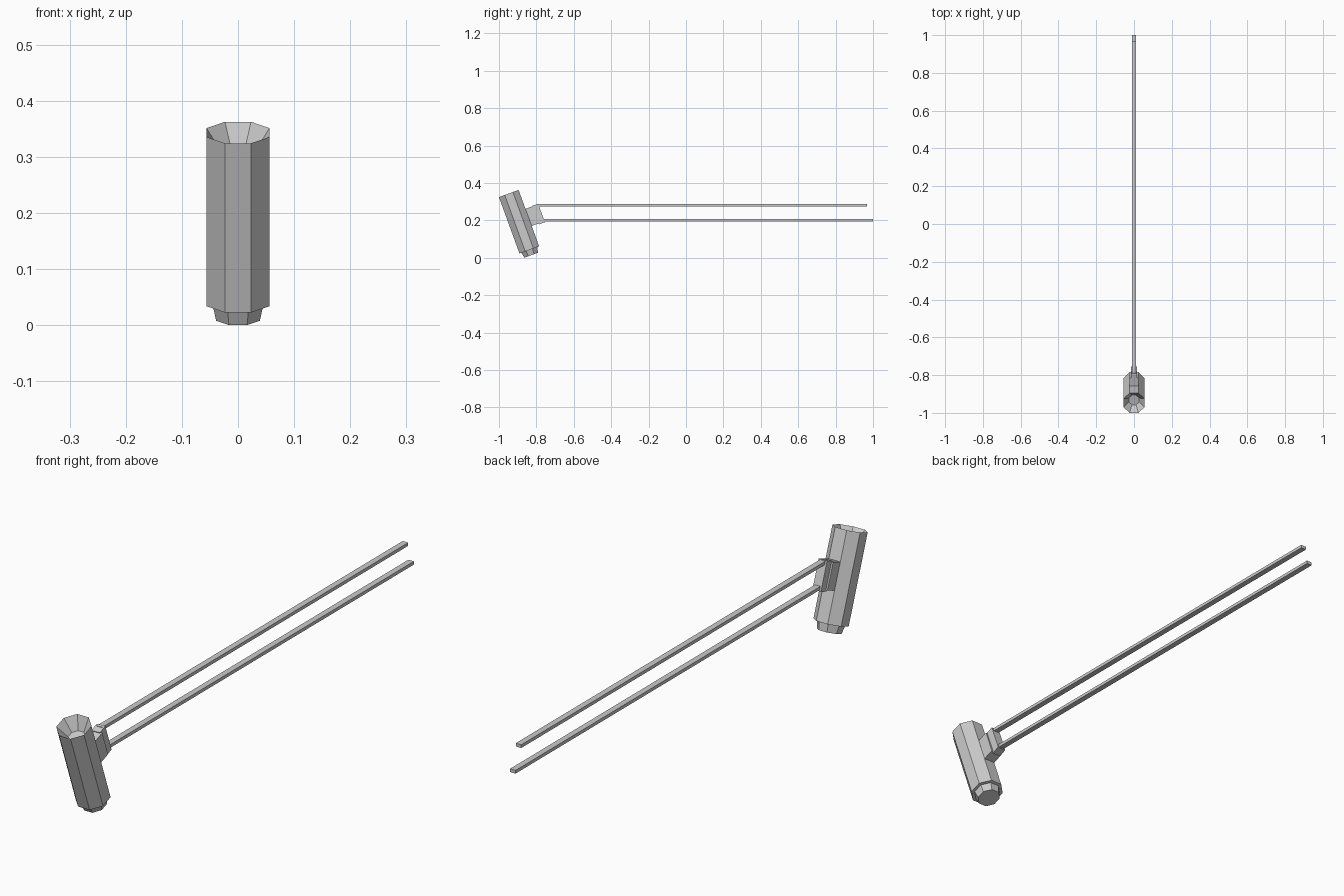
import bpy, bmesh, math
from mathutils import Matrix, Vector

if "Cube" in bpy.data.objects:
    bpy.data.objects.remove(bpy.data.objects["Cube"])

# Tilted frame: origin at the centre of the head's upper rim, leaning forward
TILT = Matrix.Translation((0, -0.9475, 0.3435)) @ Matrix.Rotation(math.radians(20), 4, 'X')


def finish(name, bm, matrix=None):
    bmesh.ops.recalc_face_normals(bm, faces=bm.faces)
    if matrix is not None:
        bm.transform(matrix)
    mesh = bpy.data.meshes.new(name)
    bm.to_mesh(mesh)
    bm.free()
    obj = bpy.data.objects.new(name, mesh)
    bpy.context.collection.objects.link(obj)
    return obj


def box(name, lo, hi, matrix=None):
    lo, hi = Vector(lo), Vector(hi)
    bm = bmesh.new()
    bmesh.ops.create_cube(bm, size=1)
    bmesh.ops.scale(bm, vec=hi - lo, verts=bm.verts)
    bmesh.ops.translate(bm, vec=(lo + hi) / 2, verts=bm.verts)
    return finish(name, bm, matrix)


def octagon_lathe(name, profile, matrix):
    # profile: (distance from axis to flat side, height)
    bm = bmesh.new()
    rings = []
    for flat, z in profile:
        r = flat / math.cos(math.pi / 8)
        angles = [math.pi / 8 + k * math.pi / 4 for k in range(8)]
        rings.append([bm.verts.new((r * math.cos(a), r * math.sin(a), z)) for a in angles])
    for a, b in zip(rings, rings[1:]):
        for k in range(8):
            n = (k + 1) % 8
            bm.faces.new((a[k], a[n], b[n], b[k]))
    bm.faces.new(rings[0])
    bm.faces.new(rings[-1])
    return finish(name, bm, matrix)


# Octagonal head with funnel mouth and stepped, tapered foot
octagon_lathe("head_tube", [(0.027, -0.046), (0.056, 0), (0.056, -0.321),
                            (0.045, -0.321), (0.039, -0.351)], TILT)

# Bracket behind the head: wide base block and narrower outer plate
box("bracket_base", (-0.023, 0.050, -0.205), (0.023, 0.100, -0.108), TILT)
box("bracket_plate", (-0.017, 0.095, -0.2105), (0.017, 0.129, -0.105), TILT)

# Two long parallel rods
for name, y0, y1, z in (("upper_rod", -0.80, 0.967, 0.281), ("lower_rod", -0.775, 1.0, 0.200)):
    box(name, (-0.011, y0, z - 0.006), (0.011, y1, z + 0.006))
